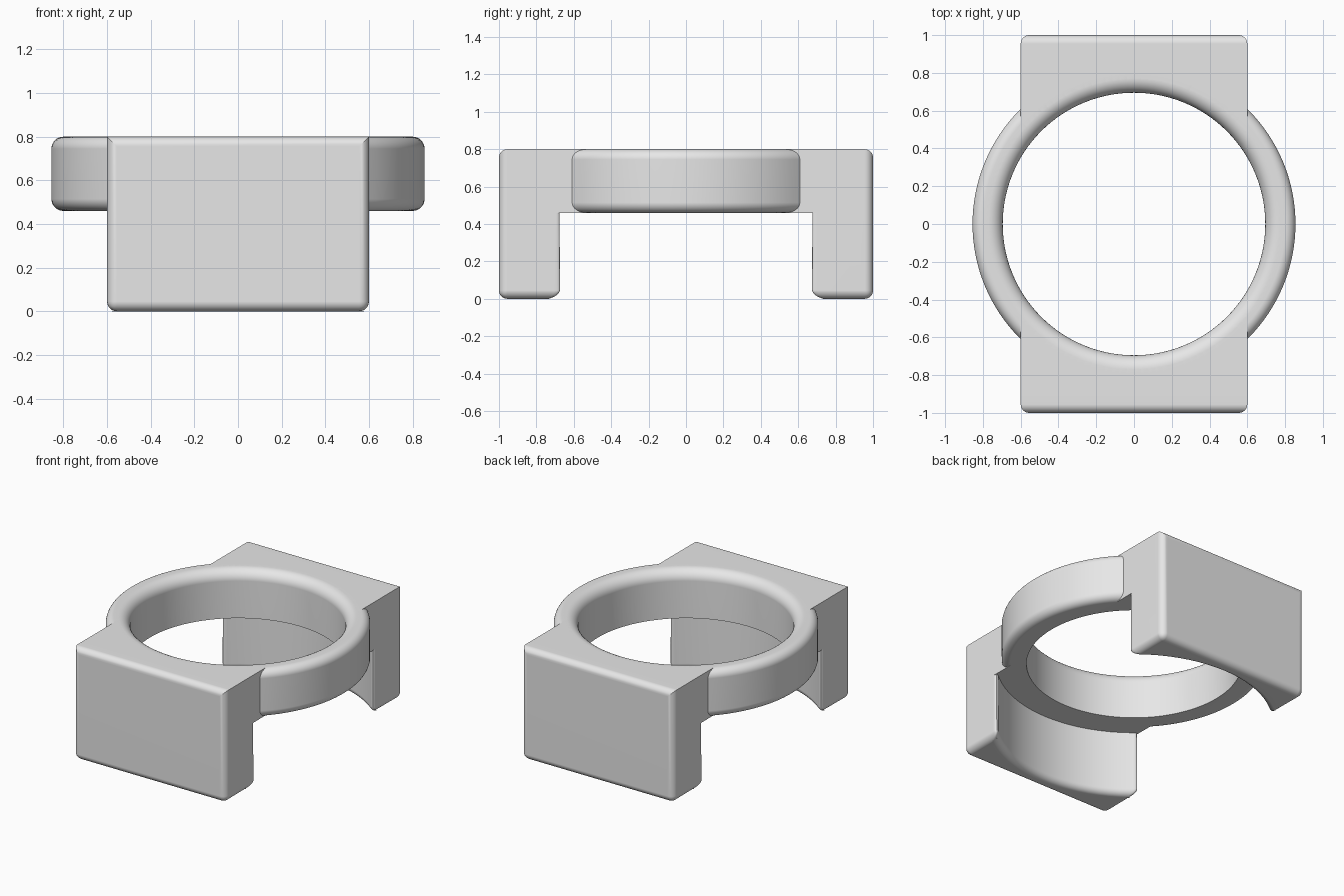
import bpy, bmesh
from math import pi, sin, cos, asin
from mathutils import Matrix

cube = bpy.data.objects.get("Cube")
if cube:
    bpy.data.objects.remove(cube, do_unlink=True)

HALF_W, TOP, RING_BASE = 0.6, 0.8, 0.46
RING_R, BORE_R, LEG_R = 0.855, 0.695, 0.89
ROUND, FLARE, LEG_ROUND = 0.055, 0.075, 0.045

grey = bpy.data.materials.new("light grey")
grey.use_nodes = True
grey.diffuse_color = (0.8, 0.8, 0.8, 1)
grey.node_tree.nodes["Principled BSDF"].inputs["Base Color"].default_value = (0.8, 0.8, 0.8, 1)


def make_object(name, bm):
    bmesh.ops.recalc_face_normals(bm, faces=bm.faces[:])
    mesh = bpy.data.meshes.new(name)
    bm.to_mesh(mesh)
    bm.free()
    mesh.materials.append(grey)
    obj = bpy.data.objects.new(name, mesh)
    bpy.context.collection.objects.link(obj)
    return obj


def arc(cx, cz, r, start, end, steps=8):
    angles = [start + (end - start) * i / steps for i in range(steps + 1)]
    return [(cx + r * cos(a), cz + r * sin(a)) for a in angles]


def lathe(name, profile, steps=128):
    bm = bmesh.new()
    verts = [bm.verts.new((r, 0, z)) for r, z in profile]
    edges = [bm.edges.new(pair) for pair in zip(verts, verts[1:])]
    bmesh.ops.spin(bm, geom=verts + edges, cent=(0, 0, 0), axis=(0, 0, 1),
                   angle=2 * pi, steps=steps)
    bmesh.ops.remove_doubles(bm, verts=bm.verts[:], dist=1e-4)
    return make_object(name, bm)


def leg(name, turn):
    # Straight outer face, concave inner face, rounded rim
    half = asin(HALF_W / LEG_R)
    inner = arc(0, 0, LEG_R, pi / 2 + half, pi / 2 - half, 20)
    outline = [(HALF_W, 1), (-HALF_W, 1)] + inner
    bm = bmesh.new()
    base = bm.faces.new([bm.verts.new((x, y, 0)) for x, y in outline])
    ext = bmesh.ops.extrude_face_region(bm, geom=[base], use_keep_orig=True)
    for v in ext["geom"]:
        if isinstance(v, bmesh.types.BMVert):
            v.co.z = TOP
    bmesh.ops.recalc_face_normals(bm, faces=bm.faces[:])

    def rounded(e):
        a, b = (v.co for v in e.verts)
        bottom = max(a.z, b.z) < 0.01
        upright = abs(a.z - b.z) > 0.1 and abs(a.x) > HALF_W - 0.001
        outer = min(a.y, b.y) > 0.999
        return bottom or upright or outer

    bmesh.ops.bevel(bm, geom=[e for e in bm.edges if rounded(e)], offset=LEG_ROUND,
                    segments=6, profile=0.5, affect='EDGES', clamp_overlap=False)
    bm.transform(Matrix.Rotation(turn, 4, 'Z'))
    return make_object(name, bm)


def combine(target, other, operation):
    mod = target.modifiers.new(operation.lower(), 'BOOLEAN')
    mod.object, mod.operation, mod.solver = other, operation, 'EXACT'
    bpy.context.view_layer.objects.active = target
    bpy.ops.object.modifier_apply(modifier=mod.name)
    bpy.data.objects.remove(other, do_unlink=True)


# Ring blank with rounded outer rims
edge = RING_R - ROUND
ring = lathe("ring_bracket", [(0, RING_BASE)]
             + arc(edge, RING_BASE + ROUND, ROUND, -pi / 2, 0)
             + arc(edge, TOP - ROUND, ROUND, 0, pi / 2) + [(0, TOP)])

# Plate joining the ring to both legs
bm = bmesh.new()
bmesh.ops.create_cube(bm, size=1)
bm.transform(Matrix.Translation((0, 0, (TOP + RING_BASE) / 2))
             @ Matrix.Diagonal((2 * HALF_W, 1.8, TOP - RING_BASE, 1)))
combine(ring, make_object("joining_plate", bm), 'UNION')

# Front and back legs
for name, turn in (("back_leg", 0), ("front_leg", pi)):
    combine(ring, leg(name, turn), 'UNION')

# Bore with a flared upper lip
lip = BORE_R + FLARE
bore = lathe("bore_cutter", [(0, 0.3), (BORE_R, 0.3)]
             + arc(lip, TOP - FLARE, FLARE, pi, pi / 2) + [(lip, 1), (0, 1)])
bore.hide_render = True
combine(ring, bore, 'DIFFERENCE')

# Smooth rounded surfaces, crisp edges
bpy.ops.object.select_all(action='DESELECT')
ring.select_set(True)
bpy.context.view_layer.objects.active = ring
bpy.ops.object.shade_smooth_by_angle(angle=pi / 6)
weighted = ring.modifiers.new("flat_face_normals", 'WEIGHTED_NORMAL')
weighted.keep_sharp = True
